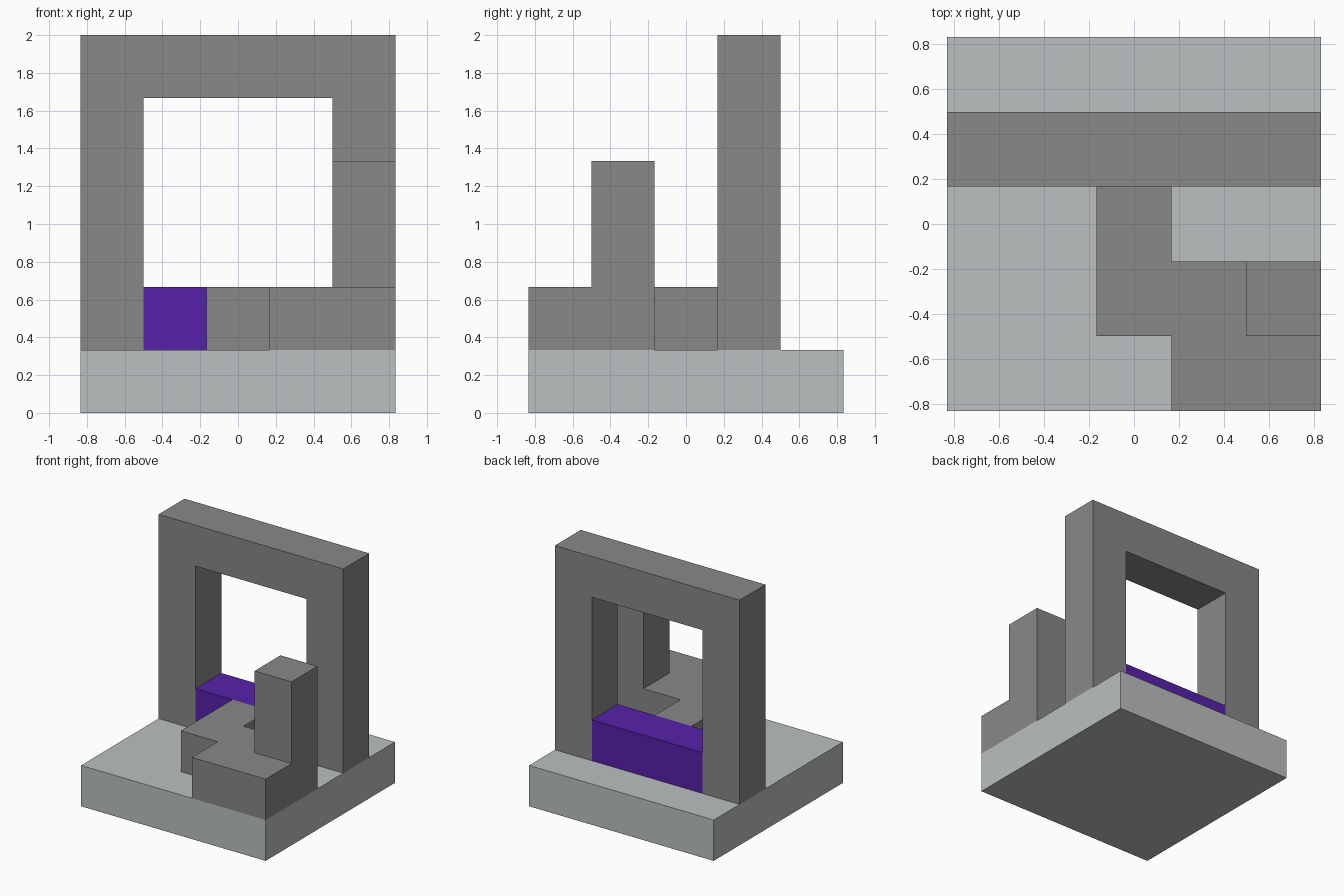
import bpy
import bmesh
from mathutils import Vector

cube = bpy.data.objects.get("Cube")
if cube:
    bpy.data.objects.remove(cube, do_unlink=True)

U = 1 / 3  # grid unit of the whole model


def make_material(name, colour):
    mat = bpy.data.materials.new(name)
    mat.use_nodes = True
    mat.diffuse_color = (*colour, 1)
    bsdf = next(n for n in mat.node_tree.nodes if n.type == "BSDF_PRINCIPLED")
    bsdf.inputs["Base Color"].default_value = (*colour, 1)
    return mat


def extrude_outline(name, outline, direction, mat):
    """Extrude a flat outline, given in grid units, into a solid."""
    bm = bmesh.new()
    face = bm.faces.new([bm.verts.new(Vector(p) * U) for p in outline])
    result = bmesh.ops.extrude_face_region(bm, geom=[face], use_keep_orig=True)
    moved = [g for g in result["geom"] if isinstance(g, bmesh.types.BMVert)]
    bmesh.ops.translate(bm, verts=moved, vec=Vector(direction) * U)
    bmesh.ops.recalc_face_normals(bm, faces=bm.faces)
    mesh = bpy.data.meshes.new(name)
    bm.to_mesh(mesh)
    bm.free()
    mesh.materials.append(mat)
    obj = bpy.data.objects.new(name, mesh)
    bpy.context.collection.objects.link(obj)
    return obj


def box(name, low, high, mat):
    (x0, y0, z0), (x1, y1, z1) = low, high
    outline = [(x0, y0, z0), (x1, y0, z0), (x1, y1, z0), (x0, y1, z0)]
    return extrude_outline(name, outline, (0, 0, z1 - z0), mat)


light_grey = make_material("light grey", (0.5, 0.525, 0.525))
stone_grey = make_material("stone grey", (0.246, 0.246, 0.246))
purple = make_material("purple", (0.095, 0.015, 0.4))

# Square base slab
box("base", (-2.5, -2.5, 0), (2.5, 2.5, 1), light_grey)

# Upright gate frame, open at the bottom
half = [(2.5, 1), (2.5, 6), (-2.5, 6), (-2.5, 1),
        (-1.5, 1), (-1.5, 5), (1.5, 5), (1.5, 1)]
extrude_outline("gate_frame", [(x, 0.5, z) for x, z in half], (0, 1, 0), stone_grey)

# Coloured threshold between the gate legs
box("threshold", (-1.5, 0.5, 1), (1.5, 1.5, 2), purple)

# Stepped path leading from the gate to the front corner
path = [(-0.5, 0.5), (-0.5, -1.5), (0.5, -1.5), (0.5, -2.5),
        (2.5, -2.5), (2.5, -0.5), (0.5, -0.5), (0.5, 0.5)]
extrude_outline("path", [(x, y, 1) for x, y in path], (0, 0, 1), stone_grey)

# Post standing on the path
box("post", (1.5, -1.5, 2), (2.5, -0.5, 4), stone_grey)
